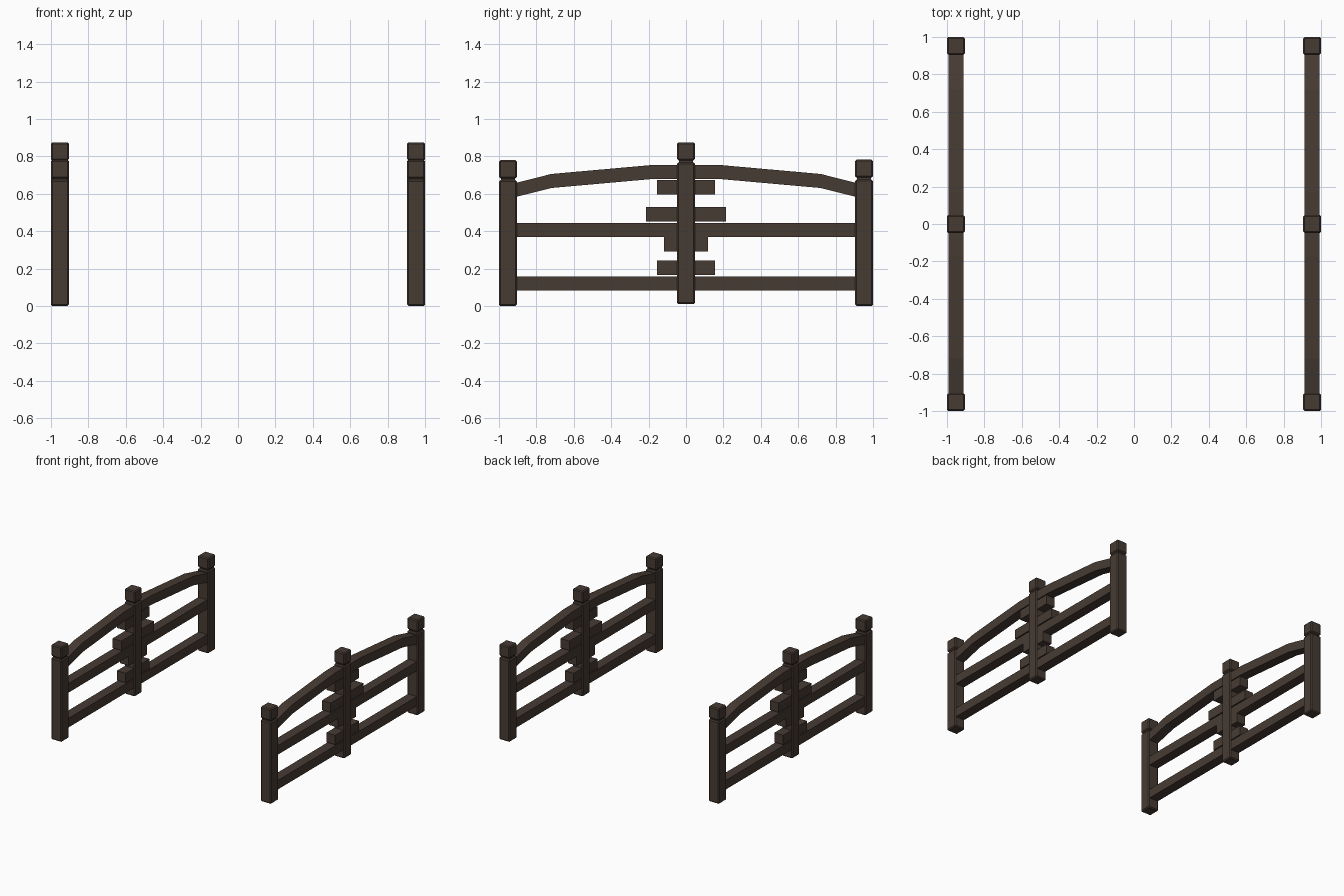
import bpy, bmesh

cube = bpy.data.objects.get("Cube")
if cube:
    bpy.data.objects.remove(cube, do_unlink=True)

wood = bpy.data.materials.new("dark_brown_wood")
wood.use_nodes = True
colour = (0.063, 0.044, 0.034, 1)
wood.diffuse_color = colour
wood.node_tree.nodes["Principled BSDF"].inputs["Base Color"].default_value = colour

POST = 0.096
RAIL = 0.08
SIDE = 0.952


def finish(name, bm, bevel=0):
    if bevel:
        bmesh.ops.bevel(bm, geom=bm.edges[:], offset=bevel, segments=1, affect='EDGES')
    bmesh.ops.recalc_face_normals(bm, faces=bm.faces)
    mesh = bpy.data.meshes.new(name)
    bm.to_mesh(mesh)
    bm.free()
    mesh.materials.append(wood)
    bpy.context.collection.objects.link(bpy.data.objects.new(name, mesh))


def box(name, x, y, z0, z1, wx, wy, bevel=0):
    bm = bmesh.new()
    bmesh.ops.create_cube(bm, size=1)
    for v in bm.verts:
        v.co = (x + v.co.x * wx, y + v.co.y * wy, (z0 + z1) / 2 + v.co.z * (z1 - z0))
    finish(name, bm, bevel)


def post(name, x, y, z0, top):
    # Shaft, recessed neck and separate cap block
    box(name + "_shaft", x, y, z0, top - 0.107, POST, POST, 0.008)
    box(name + "_neck", x, y, top - 0.13, top - 0.08, POST * 0.8, POST * 0.8)
    box(name + "_cap", x, y, top - 0.097, top, POST, POST, 0.008)


def arched_rail(name, x):
    # Bent beam: a rectangular section swept along the arch
    half = [(0.95, 0.648), (0.72, 0.706), (0.17, 0.755)]
    path = [(-y, z) for y, z in half] + half[::-1]
    bm = bmesh.new()
    rings = [[bm.verts.new((x + sx * RAIL / 2, y, z - dz))
              for sx, dz in ((-1, 0), (1, 0), (1, 0.075), (-1, 0.075))]
             for y, z in path]
    for a, b in zip(rings, rings[1:]):
        for i in range(4):
            j = (i + 1) % 4
            bm.faces.new((a[i], a[j], b[j], b[i]))
    bm.faces.new(rings[0])
    bm.faces.new(rings[-1])
    finish(name, bm)


for side, x in (("right", -SIDE), ("left", SIDE)):
    # Posts
    post(side + "_front_post", x, -SIDE, 0, 0.78)
    post(side + "_middle_post", x, 0, 0.01, 0.875)
    post(side + "_back_post", x, SIDE, 0, 0.783)
    # Rails
    arched_rail(side + "_top_rail", x)
    box(side + "_middle_rail", x, 0, 0.368, 0.443, RAIL, 1.9)
    box(side + "_bottom_rail", x, 0, 0.082, 0.157, RAIL, 1.9)
    # Stacked bracket blocks around the middle post
    for label, z, length in (("lowest", 0.165, 0.31), ("lower", 0.292, 0.236),
                             ("upper", 0.452, 0.426), ("highest", 0.595, 0.31)):
        box(f"{side}_{label}_bracket", x, 0, z, z + 0.078, RAIL, length)
